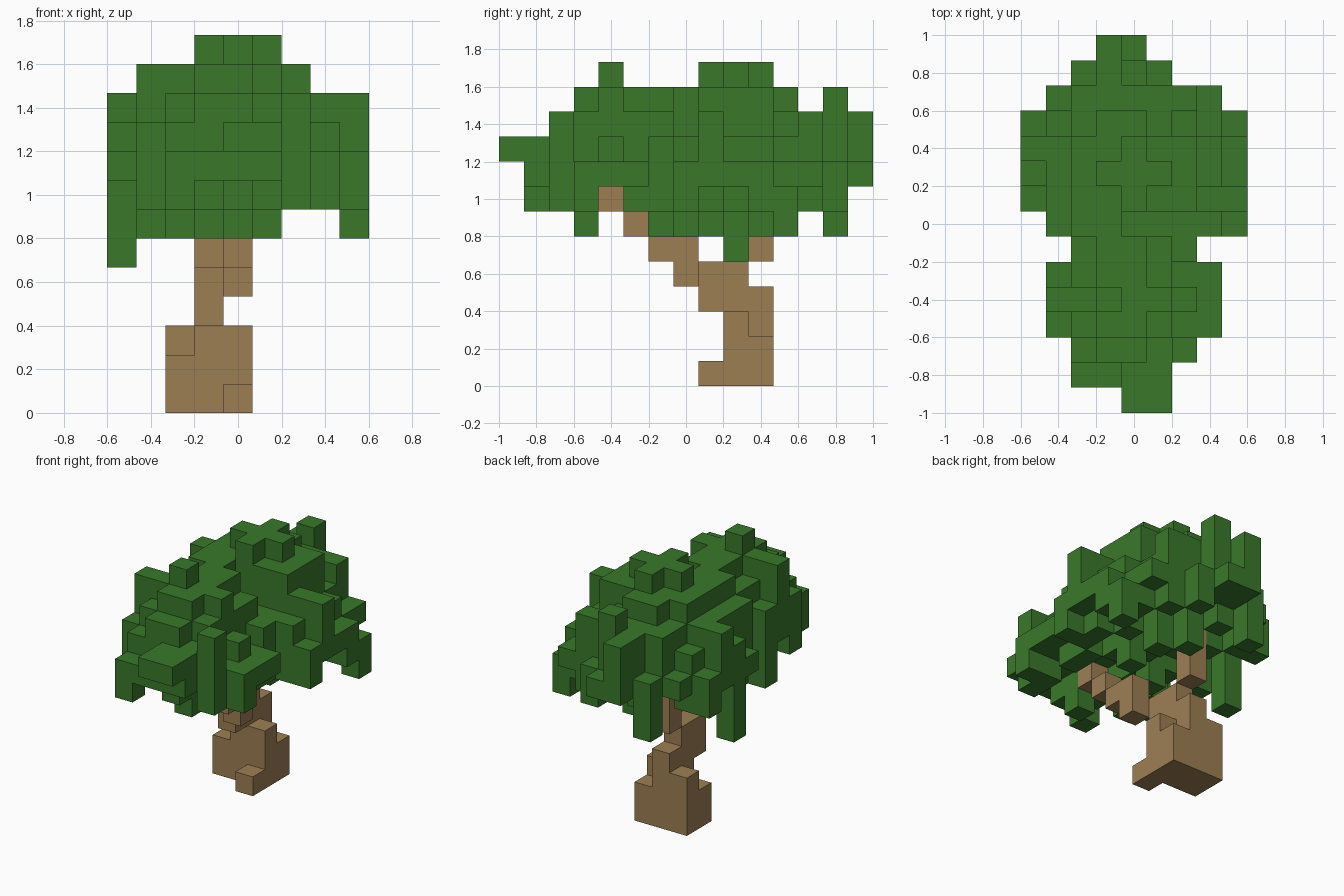
import bpy
import bmesh
from mathutils import Vector

CELL = 2 / 15
ORIGIN = Vector((-4.5, -7.5, 0))

default_cube = bpy.data.objects.get("Cube")
if default_cube:
    bpy.data.objects.remove(default_cube, do_unlink=True)


def make_material(name, colour):
    material = bpy.data.materials.new(name)
    material.use_nodes = True
    material.diffuse_color = colour
    shader = next(n for n in material.node_tree.nodes if n.type == "BSDF_PRINCIPLED")
    shader.inputs["Base Color"].default_value = colour
    return material


def block(xs, ys, zs):
    """Cells of a box; each range is a (first, last) pair."""
    return {(x, y, z)
            for x in range(xs[0], xs[1] + 1)
            for y in range(ys[0], ys[1] + 1)
            for z in range(zs[0], zs[1] + 1)}


def build_cells(name, cells, solid, material):
    """Outer skin of a set of cubes."""
    bm = bmesh.new()
    for cell in cells:
        centre = Vector(cell) + Vector((0.5, 0.5, 0.5)) + ORIGIN
        for axis in range(3):
            for sign in (-1, 1):
                normal = Vector((0, 0, 0))
                normal[axis] = sign
                beside = tuple(int(c + n) for c, n in zip(cell, normal))
                if beside in solid:
                    continue
                u = Vector((0, 0, 0))
                u[(axis + 1) % 3] = 0.5
                v = normal.cross(u)
                mid = centre + normal / 2
                corners = (mid - u - v, mid + u - v, mid + u + v, mid - u + v)
                bm.faces.new([bm.verts.new(c * CELL) for c in corners])
    bmesh.ops.remove_doubles(bm, verts=bm.verts, dist=CELL / 100)
    mesh = bpy.data.meshes.new(name)
    bm.to_mesh(mesh)
    bm.free()
    mesh.materials.append(material)
    obj = bpy.data.objects.new(name, mesh)
    bpy.context.collection.objects.link(obj)


leaf_green = make_material("leaf green", (0.041, 0.19, 0.023, 1))
bark_brown = make_material("bark brown", (0.34, 0.212, 0.088, 1))

# Trunk: heavy base with a root, then a stem leaning to the front
trunk = block((2, 4), (9, 10), (0, 1))
trunk |= {(4, 8, 0), (2, 10, 2), (4, 9, 2)}
trunk |= block((3, 3), (9, 10), (2, 2))
trunk |= block((3, 3), (8, 10), (3, 3))
trunk |= block((3, 3), (8, 9), (4, 4))
trunk |= {(4, 7, 4), (4, 7, 5), (4, 6, 5), (4, 5, 6), (4, 4, 7)}
# Rear branch
trunk |= block((3, 3), (10, 10), (5, 7))

# Canopy rows from front to back: first column, last column, top, shoulder width
rows = [(4, 5, 10, 2), (2, 5, 10, 1), (2, 6, 11, 1), (1, 7, 12, 1), (1, 7, 12, 1),
        (1, 7, 12, 1), (2, 6, 12, 1), (1, 8, 12, 2), (0, 8, 12, 2), (0, 8, 12, 2),
        (0, 8, 12, 2), (0, 8, 12, 1), (1, 7, 11, 2), (2, 5, 10, 1), (3, 4, 11, 1)]

columns = {}
for y, (first, last, top, shoulder) in enumerate(rows):
    for x in range(first, last + 1):
        drop = max(0, int(abs(x - 3.5) + 0.5 - shoulder))
        ragged = (x + y) % 3 == 0 and y not in (1, 4, 5, 14)
        columns[x, y] = [7 if ragged else 8, top - drop]
for x in (4, 5):
    columns[x, 0] = [9, 10]
    columns[x, 1][1] = 10

# Tufts standing above the dome, and dips in it
tops = {13: [(3, 4), (4, 8), (4, 9), (3, 9), (5, 9), (4, 10)],
        12: [(1, 4), (2, 4), (5, 4), (2, 7), (6, 8), (6, 9), (6, 10), (4, 13)],
        11: [(6, 2), (7, 8), (8, 8), (0, 10), (6, 12), (3, 13)],
        10: [(4, 7), (5, 7), (6, 7), (7, 7), (7, 9), (7, 10)],
        9: [(2, 1), (3, 1), (6, 3), (6, 5), (7, 5), (0, 8), (1, 12), (2, 13), (4, 14)]}
for top, places in tops.items():
    for place in places:
        columns[place][1] = top

# Hanging tufts under the canopy
bottoms = {7: [(2, 1), (6, 2), (7, 3), (6, 5), (6, 6), (7, 7), (8, 7), (0, 11), (1, 3),
               (3, 5), (7, 10), (6, 12)],
           6: [(4, 3), (1, 5), (2, 6), (3, 7), (5, 8), (1, 8), (5, 10), (4, 11),
               (2, 13), (8, 11)],
           5: [(0, 9)]}
for bottom, places in bottoms.items():
    for place in places:
        columns[place][0] = bottom

leaves = {(x, y, z) for (x, y), (low, high) in columns.items() for z in range(low, high)}
leaves -= trunk

solid = trunk | leaves
build_cells("trunk", trunk, solid, bark_brown)
build_cells("leaf_canopy", leaves, solid, leaf_green)
